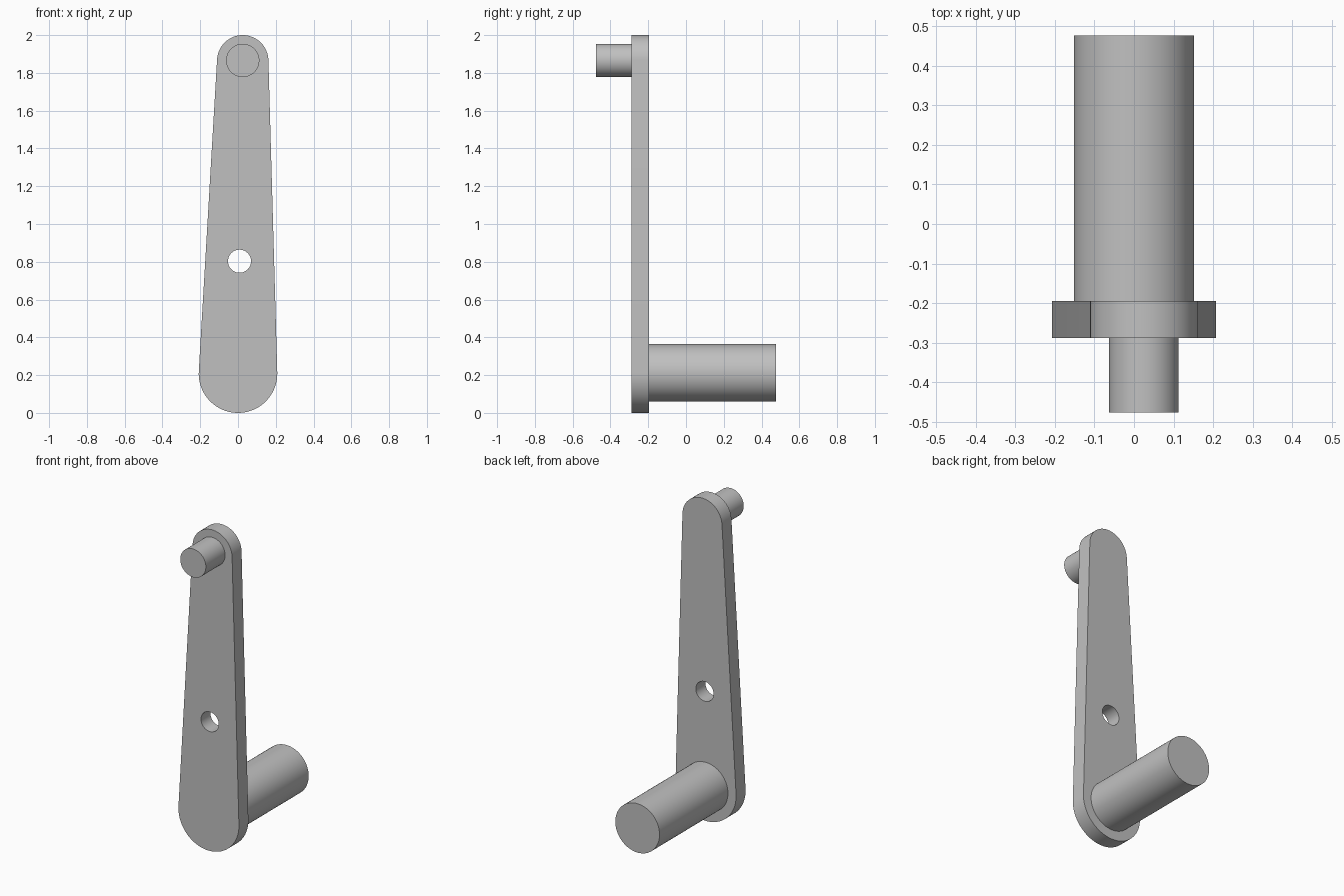
import bpy, bmesh
from math import sin, cos, pi, asin, atan2, hypot, radians
from mathutils import Matrix, Vector

cube = bpy.data.objects.get("Cube")
if cube:
    bpy.data.objects.remove(cube, do_unlink=True)

GREY = (0.53, 0.53, 0.53, 1.0)
metal = bpy.data.materials.new("plain grey metal")
metal.use_nodes = True
metal.diffuse_color = GREY
metal.node_tree.nodes["Principled BSDF"].inputs["Base Color"].default_value = GREY

# Plate depth, and (x, z, radius) of each round feature
FRONT, BACK = -0.288, -0.195
LOW_END = (0.0, 0.208, 0.208)
TOP_END = (0.025, 1.864, 0.136)
HOLE = (0.008, 0.803, 0.061)
HANDLE = (0.0, 0.212, 0.152)
PIN = (0.025, 1.866, 0.088)


def add_object(name, bm):
    bmesh.ops.recalc_face_normals(bm, faces=bm.faces)
    mesh = bpy.data.meshes.new(name)
    bm.to_mesh(mesh)
    bm.free()
    mesh.materials.append(metal)
    obj = bpy.data.objects.new(name, mesh)
    bpy.context.collection.objects.link(obj)
    return obj


def cylinder(name, circle, y0, y1):
    x, z, r = circle
    bm = bmesh.new()
    place = Matrix.Translation((x, (y0 + y1) / 2, z)) @ Matrix.Rotation(pi / 2, 4, "X")
    bmesh.ops.create_cone(bm, cap_ends=True, segments=64, radius1=r, radius2=r,
                          depth=y1 - y0, matrix=place)
    return add_object(name, bm)


def arc(circle, start, end, steps=40):
    x, z, r = circle
    angles = [start + (end - start) * i / steps for i in range(steps + 1)]
    return [(x + r * cos(a), z + r * sin(a)) for a in angles]


def tapered_plate(name, low, top):
    # Two end arcs joined by their common tangents
    dx, dz = top[0] - low[0], top[1] - low[1]
    lean = atan2(dx, dz)
    taper = asin((low[2] - top[2]) / hypot(dx, dz))
    right, left = taper - lean, pi - taper - lean
    outline = arc(top, right, left) + arc(low, left, right + 2 * pi)
    bm = bmesh.new()
    face = bm.faces.new([bm.verts.new((x, FRONT, z)) for x, z in outline])
    sides = bmesh.ops.extrude_face_region(bm, geom=[face], use_keep_orig=True)
    moved = [v for v in sides["geom"] if isinstance(v, bmesh.types.BMVert)]
    bmesh.ops.translate(bm, verts=moved, vec=Vector((0, BACK - FRONT, 0)))
    return add_object(name, bm)


# Crank arm with a drilled hole
arm = tapered_plate("crank_arm", LOW_END, TOP_END)
drill = cylinder("hole_cutter", HOLE, FRONT - 0.1, BACK + 0.1)
drill.hide_render = True
cut = arm.modifiers.new("drilled hole", "BOOLEAN")
cut.operation = "DIFFERENCE"
cut.solver = "EXACT"
cut.object = drill
bpy.context.view_layer.objects.active = arm
bpy.ops.object.modifier_apply(modifier=cut.name)
bpy.data.objects.remove(drill, do_unlink=True)

# Thick shaft behind the low end, thin pin in front of the top end
shaft = cylinder("rear_shaft", HANDLE, BACK, 0.477)
pin = cylinder("front_pin", PIN, -0.477, FRONT)

# Smooth round walls, crisp rims
bpy.ops.object.select_all(action="DESELECT")
for obj in (arm, shaft, pin):
    obj.select_set(True)
bpy.ops.object.shade_smooth_by_angle(angle=radians(30))
